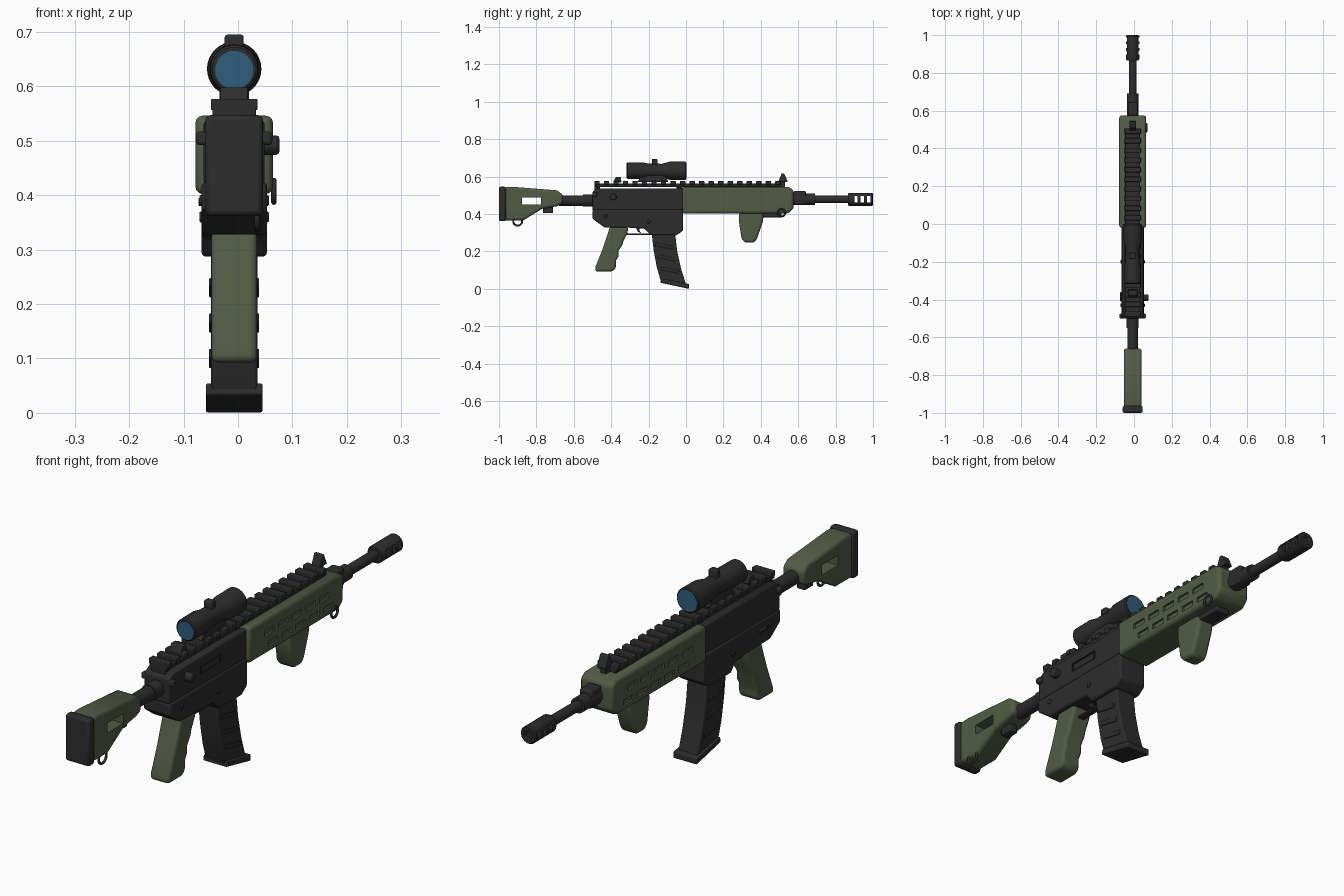
import bpy, bmesh, math
from mathutils import Matrix, Vector

if "Cube" in bpy.data.objects:
    bpy.data.objects.remove(bpy.data.objects["Cube"])

CX = -0.007  # centre line of the body


def material(name, rgb):
    m = bpy.data.materials.new(name)
    m.use_nodes = True
    m.diffuse_color = (*rgb, 1)
    m.node_tree.nodes["Principled BSDF"].inputs["Base Color"].default_value = (*rgb, 1)
    return m


BLACK = material("charcoal", (0.026, 0.026, 0.027))
GREEN = material("olive green", (0.085, 0.105, 0.06))
GLASS = material("lens blue", (0.03, 0.11, 0.2))


def finish(name, bm, mat, bevel=0.0, segments=3):
    bmesh.ops.recalc_face_normals(bm, faces=bm.faces)
    me = bpy.data.meshes.new(name)
    bm.to_mesh(me)
    bm.free()
    ob = bpy.data.objects.new(name, me)
    bpy.context.collection.objects.link(ob)
    me.materials.append(mat)
    if bevel:
        b = ob.modifiers.new("bevel", 'BEVEL')
        b.width, b.segments, b.limit_method, b.angle_limit = bevel, segments, 'ANGLE', math.radians(35)
    activate(ob)
    bpy.ops.object.shade_smooth_by_angle(angle=math.radians(35))
    return ob


def activate(ob):
    bpy.ops.object.select_all(action='DESELECT')
    ob.select_set(True)
    bpy.context.view_layer.objects.active = ob


def add_box(bm, x, y, z, tilt=0):
    """Box from (min, max) ranges, tilted about its own x axis."""
    lo, hi = Vector((x[0], y[0], z[0])), Vector((x[1], y[1], z[1]))
    mat = Matrix.Translation((lo + hi) / 2) @ Matrix.Rotation(tilt, 4, 'X') @ Matrix.Diagonal((*(hi - lo), 1))
    bmesh.ops.create_cube(bm, size=1, matrix=mat)


def boxes(name, items, mat, bevel=0.0):
    bm = bmesh.new()
    for it in items:
        add_box(bm, *it)
    return finish(name, bm, mat, bevel, 2)


def box(name, half, y, z, mat, bevel=0.004, tilt=0):
    return boxes(name, [((CX - half, CX + half), y, z, tilt)], mat, bevel)


def prism(name, pts, half, mat, bevel=0.008):
    """Side outline of (y, z) points, extruded across the width."""
    bm = bmesh.new()
    f = bm.faces.new([bm.verts.new((CX - half, y, z)) for y, z in pts])
    ext = bmesh.ops.extrude_face_region(bm, geom=[f])
    bmesh.ops.translate(bm, vec=(2 * half, 0, 0), verts=[v for v in ext["geom"] if isinstance(v, bmesh.types.BMVert)])
    return finish(name, bm, mat, bevel)


def lathe(name, profile, z, mat, n=32):
    """Turned part along y from (y, radius) pairs."""
    bm = bmesh.new()
    rings = [[bm.verts.new((CX + r * math.cos(2 * math.pi * i / n), y, z + r * math.sin(2 * math.pi * i / n)))
              for i in range(n)] for y, r in profile]
    for a, b in zip(rings, rings[1:]):
        for i in range(n):
            bm.faces.new((a[i], a[(i + 1) % n], b[(i + 1) % n], b[i]))
    bm.faces.new(rings[0])
    bm.faces.new(rings[-1])
    return finish(name, bm, mat)


def peg(name, x, y, z, r, mat, bevel=0.003):
    """Cylinder across the body between two x values."""
    bm = bmesh.new()
    m = Matrix.Translation(((x[0] + x[1]) / 2, y, z)) @ Matrix.Rotation(math.pi / 2, 4, 'Y')
    bmesh.ops.create_cone(bm, cap_ends=True, segments=20, radius1=r, radius2=r, depth=x[1] - x[0], matrix=m)
    return finish(name, bm, mat, bevel, 2)


def ring(name, loc, r, thick):
    bpy.ops.mesh.primitive_torus_add(location=loc, rotation=(0, math.pi / 2, 0), major_radius=r,
                                     minor_radius=thick, major_segments=20, minor_segments=8)
    ob = bpy.context.object
    ob.name = name
    ob.data.materials.append(BLACK)
    bpy.ops.object.shade_smooth()


def cut(ob, items):
    """Subtract boxes and bake the result."""
    cutter = boxes("cutter", items, ob.data.materials[0])
    cutter.hide_render = True
    m = ob.modifiers.new("cut", 'BOOLEAN')
    m.operation, m.solver, m.object = 'DIFFERENCE', 'EXACT', cutter
    activate(ob)
    for mod in list(ob.modifiers):
        bpy.ops.object.modifier_apply(modifier=mod.name)
    bpy.data.objects.remove(cutter)
    bpy.ops.object.shade_smooth_by_angle(angle=math.radians(35))


def both_sides(depth, half):
    """x ranges of shallow recesses on the two sides of a part."""
    return [(CX + half - depth, CX + half + 0.02), (CX - half - 0.02, CX - half + depth)]


# Stock
box("butt_plate", 0.053, (-1, -0.963), (0.362, 0.547), BLACK, 0.009)
stock = prism("stock", [(-0.97, 0.543), (-0.93, 0.546), (-0.69, 0.527), (-0.66, 0.505), (-0.66, 0.455),
                        (-0.69, 0.442), (-0.77, 0.428), (-0.87, 0.366), (-0.97, 0.366)], 0.047, GREEN, 0.012)
cut(stock, [((-0.2, 0.2), (-0.877, -0.775), (0.45, 0.489))])
lathe("buffer_tube", [(-0.68, 0.028), (-0.55, 0.028), (-0.55, 0.032), (-0.48, 0.032)], 0.472, BLACK)
box("stock_latch", 0.018, (-0.765, -0.71), (0.405, 0.438), BLACK)
ring("rear_sling_loop", (0.035, -0.9, 0.362), 0.024, 0.005)

# Receiver
upper = prism("upper_receiver", [(-0.5, 0.42), (-0.5, 0.52), (-0.475, 0.537), (-0.015, 0.537), (-0.015, 0.42)],
              0.056, BLACK, 0.007)
cut(upper, [(both_sides(0.006, 0.056)[0], (-0.305, -0.17), (0.464, 0.498))])
box("bolt_cover", 0.0535, (-0.298, -0.18), (0.468, 0.494), BLACK, 0)
prism("lower_receiver", [(-0.5, 0.424), (-0.5, 0.375), (-0.435, 0.328), (-0.32, 0.328), (-0.22, 0.322),
                         (-0.19, 0.287), (-0.05, 0.287), (-0.015, 0.312), (-0.015, 0.424)], 0.06, BLACK, 0.008)
box("charging_handle", 0.07, (-0.5, -0.475), (0.492, 0.517), BLACK, 0.006)
peg("bolt_knob", (0.03, 0.076), -0.39, 0.492, 0.018, BLACK, 0.006)
for y, z in ((-0.2, 0.36), (-0.43, 0.39)):
    peg("receiver_pin", (CX - 0.064, CX + 0.064), y, z, 0.01, BLACK)
boxes("selector_lever", [((CX - 0.066, CX - 0.05), (-0.41, -0.36), (0.38, 0.395))], BLACK, 0.003)

# Trigger and guard
box("trigger_guard", 0.014, (-0.335, -0.18), (0.287, 0.295), BLACK, 0.002)
prism("trigger", [(-0.27, 0.33), (-0.245, 0.33), (-0.25, 0.312), (-0.238, 0.297), (-0.257, 0.305)], 0.009, BLACK, 0.002)

# Grip with finger grooves
prism("pistol_grip", [(-0.405, 0.335), (-0.31, 0.335), (-0.312, 0.3), (-0.335, 0.255), (-0.34, 0.235), (-0.36, 0.205),
                      (-0.36, 0.175), (-0.375, 0.15), (-0.375, 0.11), (-0.395, 0.093), (-0.485, 0.093),
                      (-0.483, 0.12), (-0.445, 0.215)], 0.042, GREEN, 0.012)

# Magazine
prism("magazine", [(-0.185, 0.31), (-0.172, 0.2), (-0.155, 0.11), (-0.132, 0.035), (0.002, 0.018),
                   (-0.027, 0.11), (-0.047, 0.2), (-0.06, 0.31)], 0.043, BLACK, 0.006)
boxes("magazine_ribs", [((CX - 0.046, CX + 0.046), (y - 0.047, y + 0.047), (z - 0.009, z + 0.009), -0.2)
                        for y, z in ((-0.118, 0.23), (-0.105, 0.165), (-0.085, 0.1))], BLACK, 0.002)
prism("magazine_base", [(-0.137, 0.033), (-0.132, 0.055), (0.017, 0.026), (0.017, 0.0)], 0.052, BLACK, 0.004)

# Handguard with recessed slots
guard = prism("handguard", [(-0.02, 0.402), (-0.02, 0.546), (0.545, 0.546), (0.575, 0.53), (0.575, 0.43),
                            (0.545, 0.402)], 0.0715, GREEN, 0.014)
slots = [(x, (y, y + 0.06), (z - 0.011, z + 0.011)) for x in both_sides(0.008, 0.0715)
         for start, z in ((0.075, 0.487), (0.1, 0.437)) for y in (start + 0.086 * i for i in range(5))]
cut(guard, slots)
box("lower_rail", 0.03, (0.34, 0.51), (0.383, 0.41), BLACK)
prism("foregrip", [(0.285, 0.41), (0.283, 0.36), (0.297, 0.27), (0.315, 0.248), (0.365, 0.248), (0.38, 0.27),
                   (0.41, 0.355), (0.415, 0.39), (0.4, 0.41)], 0.036, GREEN, 0.012)
ring("front_sling_loop", (0.066, 0.51, 0.407), 0.02, 0.005)

# Barrel
lathe("barrel", [(0.55, 0.03), (0.69, 0.03), (0.69, 0.02), (0.9, 0.02)], 0.479, BLACK)
box("gas_block", 0.026, (0.575, 0.642), (0.452, 0.523), BLACK, 0.007)
muzzle = lathe("muzzle_brake", [(0.99, 0.015), (1.0, 0.018), (1.0, 0.031), (0.995, 0.035), (0.873, 0.035),
                                (0.865, 0.031), (0.865, 0.015)][::-1], 0.479, BLACK)
cut(muzzle, [((-0.1, 0.1), (y, y + 0.02), (0.461, 0.497)) for y in (0.897, 0.932, 0.967)])

# Top rail
box("rail_base", 0.04, (-0.49, 0.505), (0.546, 0.563), BLACK, 0.002)
boxes("rail_teeth", [((CX - 0.043, CX + 0.043), (y, y + 0.028), (0.556, 0.577))
                     for y in (-0.49 + 0.0509 * i for i in range(20))], BLACK, 0.003)
boxes("rail_feet", [((CX - 0.03, CX + 0.03), (y, y + 0.03), (0.53, 0.55)) for y in (-0.49, -0.05)], BLACK)

# Iron sights
prism("rear_sight", [(-0.39, 0.57), (-0.375, 0.598), (-0.35, 0.598), (-0.345, 0.57)], 0.025, BLACK, 0.003)
prism("front_sight", [(0.493, 0.572), (0.512, 0.618), (0.524, 0.618), (0.545, 0.572)], 0.018, BLACK, 0.003)
box("front_sight_foot", 0.012, (0.49, 0.53), (0.54, 0.575), BLACK, 0.002)

# Scope
lathe("scope_body", [(-0.317, 0.04), (-0.313, 0.044), (-0.235, 0.045), (-0.2, 0.038), (-0.13, 0.037),
                     (-0.085, 0.049), (-0.004, 0.05), (0.0, 0.046)], 0.632, BLACK)
lathe("rear_lens", [(-0.3185, 0.035), (-0.31, 0.035)], 0.63, GLASS)
lathe("front_lens", [(-0.008, 0.042), (0.0015, 0.042)], 0.632, GLASS)
box("scope_turret", 0.0175, (-0.183, -0.153), (0.64, 0.695), BLACK, 0.005)
prism("scope_mount", [(-0.26, 0.572), (-0.235, 0.61), (-0.11, 0.61), (-0.095, 0.572)], 0.027, BLACK, 0.004)
